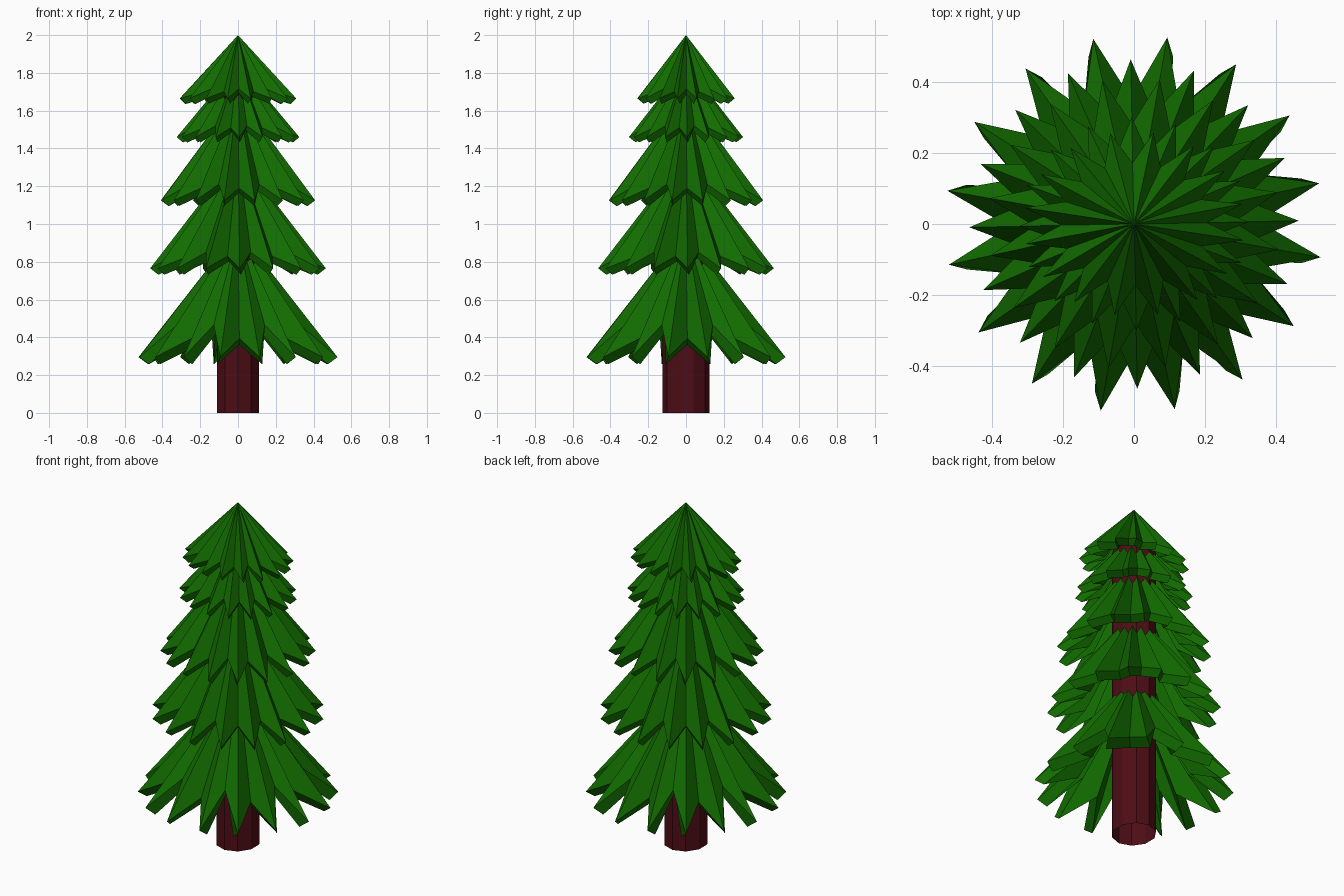
import bpy, bmesh
from math import sin, cos, radians, pi

if "Cube" in bpy.data.objects:
    bpy.data.objects.remove(bpy.data.objects["Cube"])


def material(name, color):
    m = bpy.data.materials.new(name)
    m.diffuse_color = (*color, 1)
    m.use_nodes = True
    m.node_tree.nodes["Principled BSDF"].inputs["Base Color"].default_value = m.diffuse_color
    return m


green = material("needles", (0.006, 0.15, 0.0))
brown = material("bark", (0.075, 0.004, 0.008))


def add_object(name, bm, mat):
    bmesh.ops.recalc_face_normals(bm, faces=bm.faces)
    mesh = bpy.data.meshes.new(name)
    bm.to_mesh(mesh)
    bm.free()
    mesh.materials.append(mat)
    ob = bpy.data.objects.new(name, mesh)
    bpy.context.collection.objects.link(ob)
    return ob


def branch_tier(name, rx, ry, apex, tip_z, valley_z, valley, start, thick, lift):
    """Pleated 16-point cone; every second valley is lifted a little."""
    bm = bmesh.new()
    top = bm.verts.new((0, 0, apex))
    rim = []
    for i in range(32):
        a = radians(start + i * 11.25)
        s, z = (1, tip_z) if i % 2 == 0 else (valley, valley_z)
        if i % 4 == 1:
            z += lift
        rim.append(bm.verts.new((rx * s * cos(a), ry * s * sin(a), z)))
    for i in range(32):
        bm.faces.new((top, rim[i], rim[(i + 1) % 32]))
    ob = add_object(name, bm, green)
    for p in ob.data.polygons:
        if p.normal.z < 0:
            p.flip()
    mod = ob.modifiers.new("thickness", 'SOLIDIFY')
    mod.thickness = thick
    mod.offset = -1


# Branch tiers, bottom to top; neighbours are turned by half a point
tiers = [
    # rx, ry, apex, tip z, valley z, valley ratio, start angle, thickness, lift
    (0.535, 0.535, 0.97, 0.295, 0.395, 0.66, 12.4, 0.065, 0.07),
    (0.465, 0.465, 1.37, 0.765, 0.83, 0.68, 1.15, 0.055, 0.02),
    (0.415, 0.415, 1.68, 1.125, 1.19, 0.68, 12.4, 0.05, 0.02),
    (0.325, 0.302, 1.85, 1.46, 1.51, 0.68, 1.15, 0.045, 0.01),
    (0.313, 0.262, 2.0, 1.665, 1.715, 0.66, 12.4, 0.045, -0.015),
]
for n, t in enumerate(tiers, 1):
    branch_tier(f"branch_tier_{n}", *t)

# Ten-sided trunk, open underneath
bm = bmesh.new()
ring = [(0.117 * sin(i * pi / 5), 0.125 * cos(i * pi / 5)) for i in range(10)]
low = [bm.verts.new((x, y, 0)) for x, y in ring]
high = [bm.verts.new((x, y, 1.74)) for x, y in ring]
for i in range(10):
    j = (i + 1) % 10
    bm.faces.new((low[i], low[j], high[j], high[i]))
bm.faces.new(high)
add_object("trunk", bm, brown)
